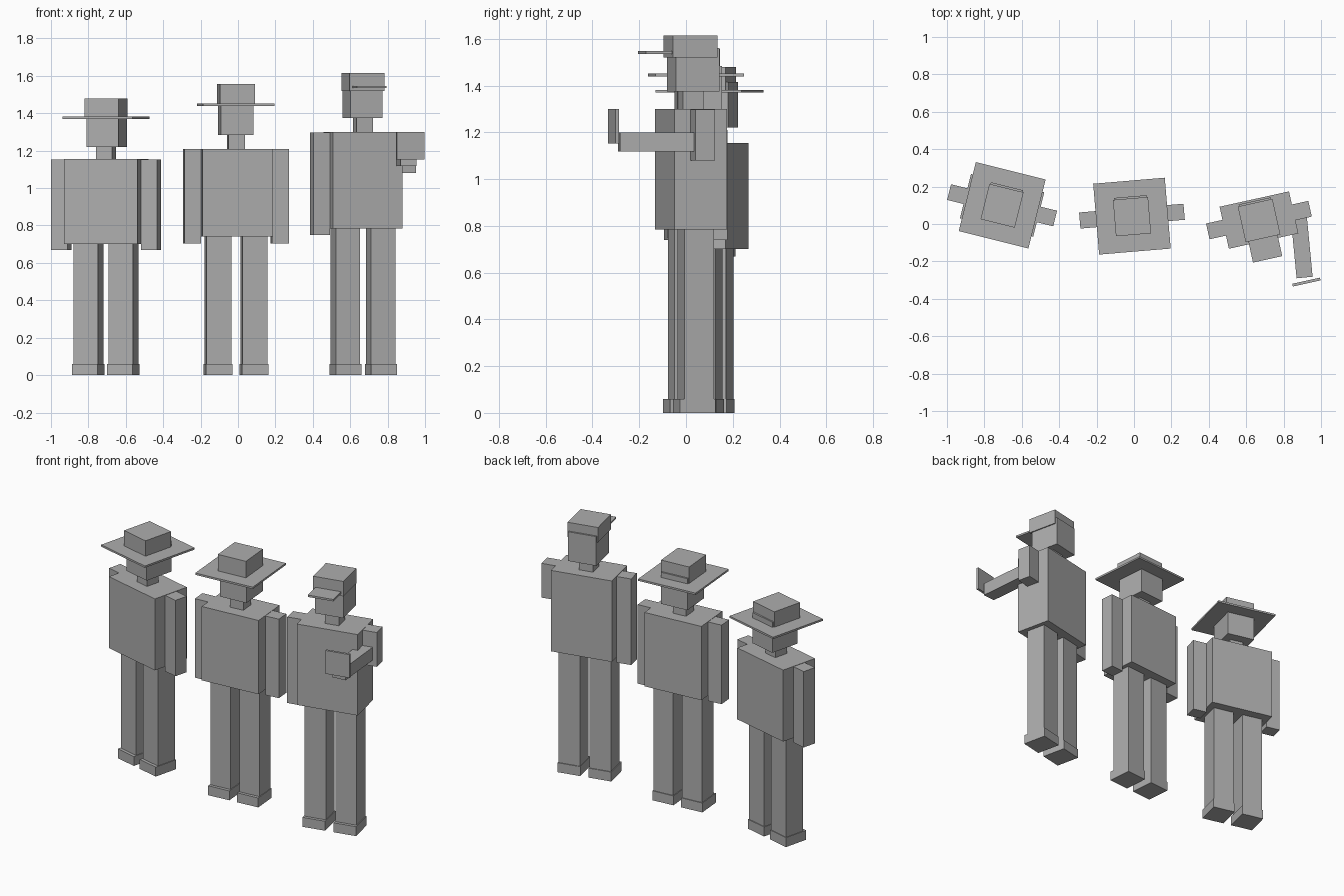
import bpy, math
from mathutils import Matrix

if "Cube" in bpy.data.objects:
    bpy.data.objects.remove(bpy.data.objects["Cube"])

grey = bpy.data.materials.new("plain_grey")
grey.diffuse_color = (0.42, 0.42, 0.42, 1)
grey.use_nodes = True
grey.node_tree.nodes["Principled BSDF"].inputs["Base Color"].default_value = grey.diffuse_color

FACES = [(0, 2, 3, 1), (4, 5, 7, 6), (0, 1, 5, 4), (2, 6, 7, 3), (0, 4, 6, 2), (1, 3, 7, 5)]


def box(name, frame, u, v, z):
    """Box spanning the given ranges inside a local frame."""
    verts = [(a, b, c) for c in z for b in v for a in u]
    me = bpy.data.meshes.new(name)
    me.from_pydata(verts, [], FACES)
    me.update()
    me.materials.append(grey)
    ob = bpy.data.objects.new(name, me)
    ob.matrix_world = frame
    bpy.context.collection.objects.link(ob)
    return ob


def figure(tag, x, y, deg, hip, shoulder, chin, brim, top, half, depth, arm_low,
           cap=False):
    frame = Matrix.Translation((x, y, 0)) @ Matrix.Rotation(math.radians(deg), 4, 'Z')

    def part(name, u, v, z, f=frame):
        box(tag + "_" + name, f, u, v, z)

    # legs and shoes
    for s, side in ((-1, "left"), (1, "right")):
        part(side + "_leg", sorted((s * 0.03, s * 0.163)), (-0.065, 0.065), (0.002, hip))
        part(side + "_shoe", sorted((s * 0.026, s * 0.167)), (-0.085, 0.07), (0, 0.06))

    # torso and neck
    part("torso", (-half, half), (-depth, depth), (hip, shoulder))
    part("neck", (-0.044, 0.044), (-0.045, 0.045), (shoulder, chin))

    # arms, upper and lower
    for s, side in ((-1, "left"), (1, "right")):
        u = sorted((s * half, s * (half + 0.09)))
        elbow = shoulder - 0.22
        part(side + "_upper_arm", u, (-0.043, 0.043), (elbow, shoulder - 0.002))
        if cap and s == 1:
            # raised forearm with an open palm
            bend = frame @ Matrix.Translation((0.211, -0.035, 0)) @ Matrix.Rotation(math.radians(-7), 4, 'Z')
            part("raised_forearm", (-0.043, 0.043), (-0.32, 0.043), (1.118, 1.2), bend)
            part("raised_hand", (0.1, 0.252), (-0.386, -0.371), (1.152, 1.3))
        else:
            part(side + "_lower_arm", u, (-0.043, 0.043), (arm_low, elbow))

    # head reaches up behind the hat crown
    part("head", (-0.088, 0.088), (-0.085, 0.105), (chin, brim + 0.045 if not cap else 1.56))

    # hat
    if cap:
        part("cap_crown", (-0.095, 0.095), (-0.1, 0.095), (brim - 0.015, top))
        part("cap_peak", (-0.08, 0.08), (-0.215, -0.095), (brim, brim + 0.012))
    else:
        part("hat_crown", (-0.094, 0.094), (-0.1, 0.095), (brim, top))
        part("hat_brim", (-0.192, 0.192), (-0.19, 0.19), (brim, brim + 0.012))


figure("short", -0.705, 0.1, -14, 0.70, 1.155, 1.22, 1.37, 1.48, 0.202, 0.122, 0.67)
figure("middle", -0.011, 0.042, 4.8, 0.74, 1.21, 1.283, 1.439, 1.556, 0.19, 0.12, 0.705)
figure("tall", 0.668, 0.021, 12.5, 0.785, 1.3, 1.374, 1.535, 1.615, 0.19, 0.115, 0.75, cap=True)
